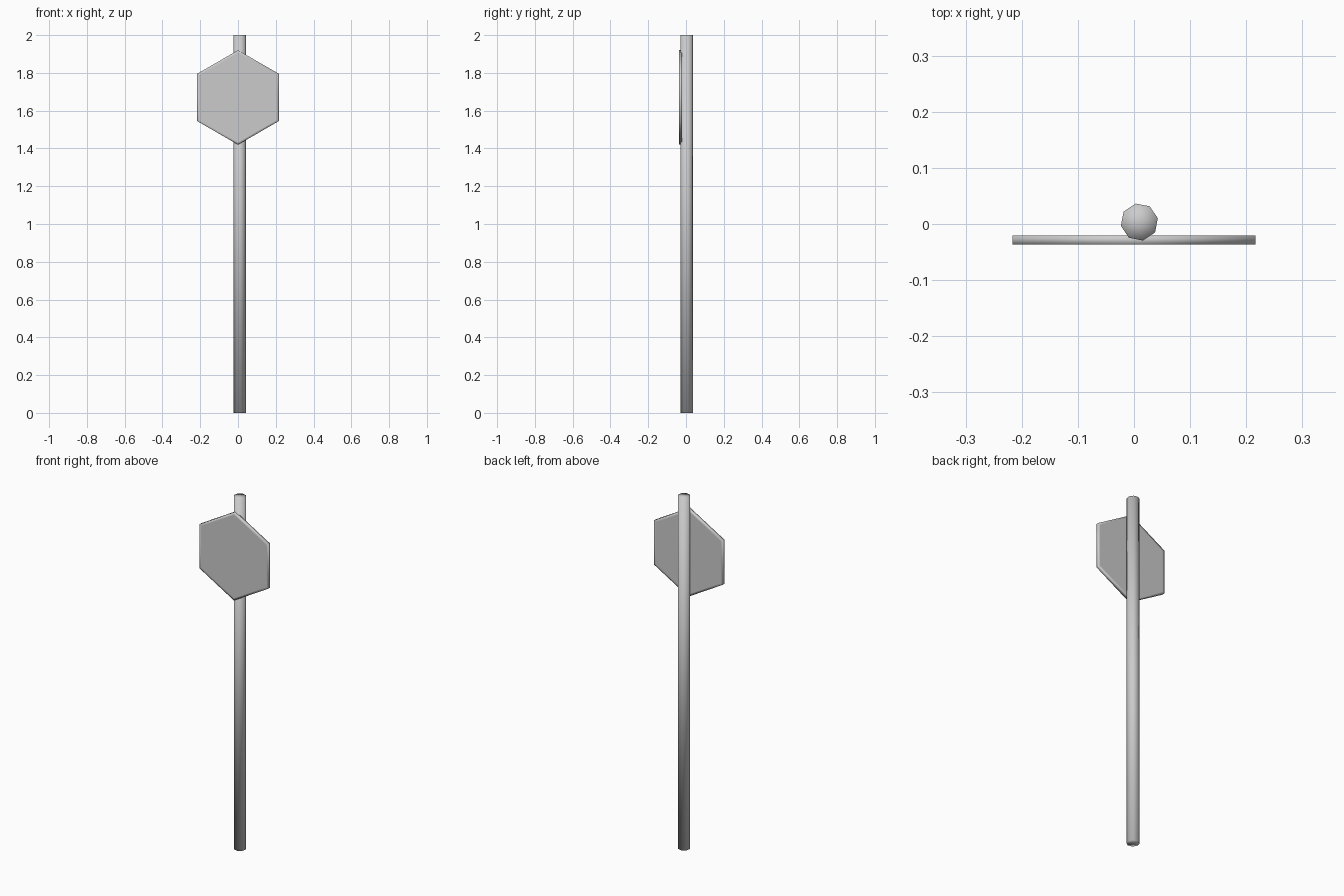
import bpy, bmesh
from math import radians

if "Cube" in bpy.data.objects:
    bpy.data.objects.remove(bpy.data.objects["Cube"])

def smooth(obj):
    for p in obj.data.polygons:
        p.use_smooth = True

# Eight-sided post, smooth shaded, slightly off centre
bpy.ops.mesh.primitive_cylinder_add(vertices=8, radius=0.0336, depth=2.0,
                                    end_fill_type='TRIFAN',
                                    location=(0.0095, 0.0035, 1.0),
                                    rotation=(0, 0, radians(11.5)))
post = bpy.context.object
post.name = "post"
smooth(post)

# Hexagonal sign plate, point up, with a thin rim loop on both faces
bpy.ops.mesh.primitive_cylinder_add(vertices=6, radius=0.25, depth=0.016,
                                    location=(0, -0.0285, 1.67),
                                    rotation=(radians(90), 0, 0))
plate = bpy.context.object
plate.name = "sign_plate"
bm = bmesh.new()
bm.from_mesh(plate.data)
caps = [f for f in bm.faces if len(f.verts) == 6]
bmesh.ops.inset_individual(bm, faces=caps, thickness=0.014)
bm.to_mesh(plate.data)
bm.free()
smooth(plate)
